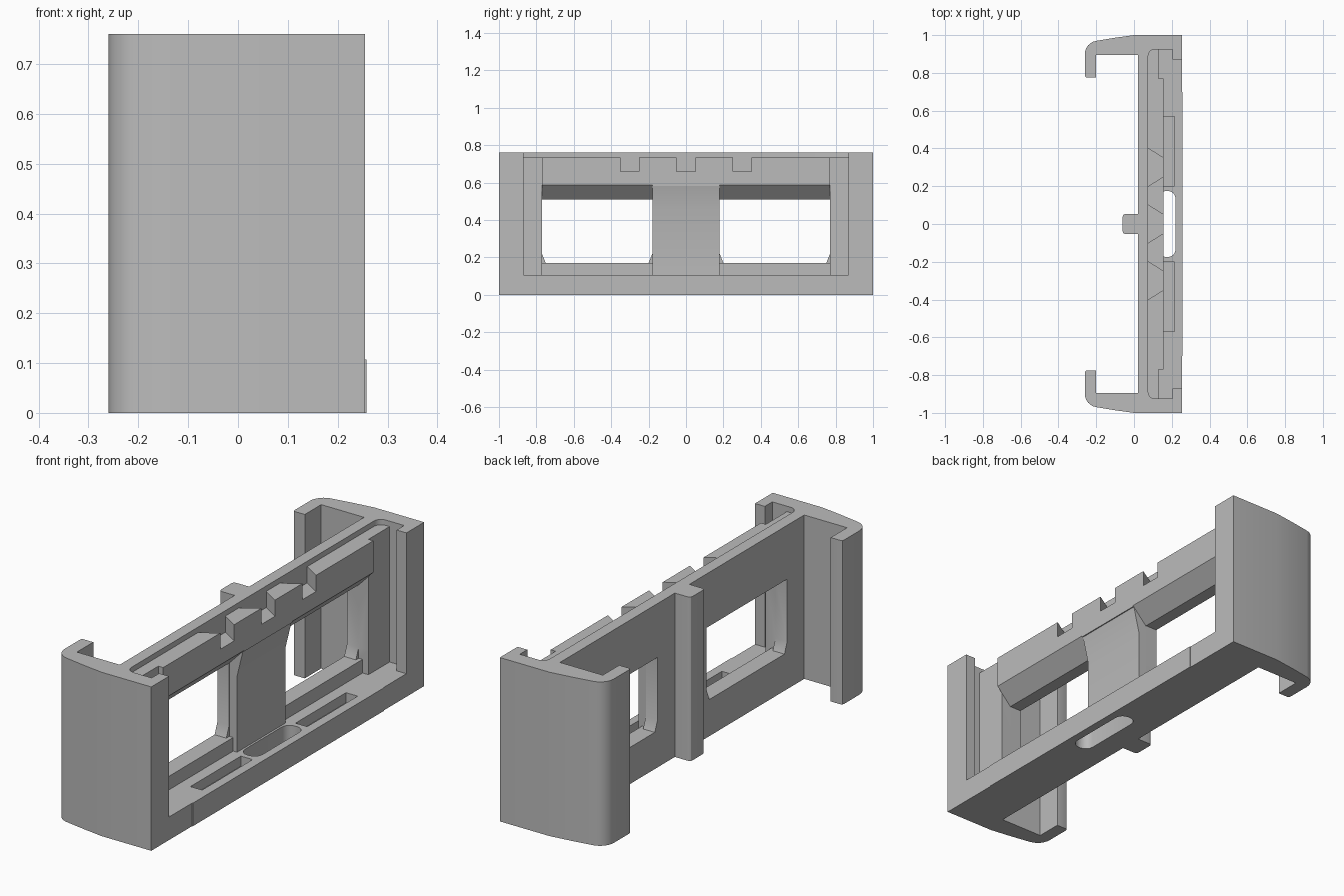
import bpy, bmesh, math
from mathutils import Vector

cube = bpy.data.objects.get("Cube")
if cube:
    bpy.data.objects.remove(cube, do_unlink=True)

grey = bpy.data.materials.new("mid_grey")
grey.use_nodes = True
grey.diffuse_color = (0.5, 0.5, 0.5, 1)
grey.node_tree.nodes["Principled BSDF"].inputs["Base Color"].default_value = (0.5, 0.5, 0.5, 1)


def prism(name, points, axis, low, high):
    """Extrude a flat outline along x, y or z."""
    def place(a, b, c):
        return {"x": (c, a, b), "y": (a, c, b), "z": (a, b, c)}[axis]
    bm = bmesh.new()
    face = bm.faces.new([bm.verts.new(place(a, b, low)) for a, b in points])
    new = bmesh.ops.extrude_face_region(bm, geom=[face])["geom"]
    shift = Vector(place(0, 0, high - low))
    bmesh.ops.translate(bm, vec=shift, verts=[v for v in new if isinstance(v, bmesh.types.BMVert)])
    bmesh.ops.recalc_face_normals(bm, faces=bm.faces)
    mesh = bpy.data.meshes.new(name)
    bm.to_mesh(mesh)
    bm.free()
    mesh.materials.append(grey)
    obj = bpy.data.objects.new(name, mesh)
    bpy.context.collection.objects.link(obj)
    return obj


def mirrored(half):
    """Close an outline by mirroring it across y = 0."""
    return half + [(x, -y) for x, y in reversed(half)]


def arc(cx, cy, r, start, end, steps=6):
    angles = [math.radians(start + (end - start) * i / steps) for i in range(steps + 1)]
    return [(cx + r * math.cos(a), cy + r * math.sin(a)) for a in angles]


def box(x0, x1, y0, y1):
    return [(x0, y0), (x1, y0), (x1, y1), (x0, y1)]


# Body with hooked end arms and a central back rib
half = [(0.255, 1), (0, 1), (-0.1, 0.986)]
half += arc(-0.19, 0.9, 0.07, 100, 180)
half += arc(-0.25, 0.785, 0.01, 180, 270, 2)
half += [(-0.2, 0.775), (-0.2, 0.895), (0.02, 0.895), (0.02, 0.053)]
half += arc(-0.045, 0.038, 0.015, 90, 180, 3)
body = prism("bracket_body", mirrored(half), "z", 0, 0.76)

FLOOR = 0.107


def cut(*args):
    cutter = prism("cutter", *args)
    cutter.hide_render = True
    mod = body.modifiers.new("cut", "BOOLEAN")
    mod.operation = "DIFFERENCE"
    mod.solver = "EXACT"
    mod.object = cutter
    bpy.context.view_layer.objects.active = body
    bpy.ops.object.modifier_apply(modifier=mod.name)
    bpy.data.objects.remove(cutter, do_unlink=True)


# Front recess with slide grooves behind the end lips
recess = [(0.3, 0.87), (0.205, 0.87), (0.205, 0.925), (0.13, 0.925), (0.13, 0.77), (0.155, 0.77)]
cut(mirrored(recess), "z", FLOOR, 0.9)

# Lowered shelf along the top
shelf = [(0.205, 0.925)] + arc(0.11, 0.89, 0.035, 90, 180, 4)
cut(mirrored(shelf), "z", 0.735, 0.9)

# Flared notches in the top bar
for y in (-0.3, 0, 0.3):
    cut([(0.075, y - 0.1), (0.155, y - 0.05), (0.2, y - 0.05),
         (0.2, y + 0.05), (0.155, y + 0.05), (0.075, y + 0.1)], "z", 0.66, 0.9)

# Window openings, with sloped heads below the top bar
head = [(0.1, FLOOR), (0.3, FLOOR), (0.3, 0.588), (0.155, 0.588), (0.08, 0.51), (0.08, 0.17), (0.1, 0.17)]
window = [(0.2, 0.17), (0.75, 0.17), (0.77, 0.22), (0.77, 0.51), (0.18, 0.51), (0.18, 0.22)]
for side in (-1, 1):
    low, high = sorted((side * 0.178, side * 0.77))
    cut(head, "y", low, high)
    cut([(side * y, z) for y, z in window], "x", -0.02, 0.13)

# Centre post face, leaning out to meet the top bar
cut([(0.12, FLOOR), (0.3, FLOOR), (0.3, 0.583), (0.15, 0.583), (0.12, 0.46)], "y", -0.19, 0.19)

# Bottom rail: rounded through hole and two shallow slots
hole = arc(0.18, 0.135, 0.04, 0, 90, 4) + arc(0.17, 0.135, 0.04, 90, 180, 4)
cut(mirrored(hole), "z", -0.1, 0.2)
for side in (-1, 1):
    low, high = sorted((side * 0.2, side * 0.57))
    cut(box(0.155, 0.215, low, high), "z", 0.06, 0.2)

# Slight raised pad on the front of the bottom rail
pad = prism("rail_pad", box(0.25, 0.258, -0.7, 0.7), "z", 0, FLOOR)

# Crisp edges, smooth rounded corners
bpy.ops.object.select_all(action="DESELECT")
body.select_set(True)
bpy.context.view_layer.objects.active = body
bpy.ops.object.shade_smooth_by_angle(angle=math.radians(30))
